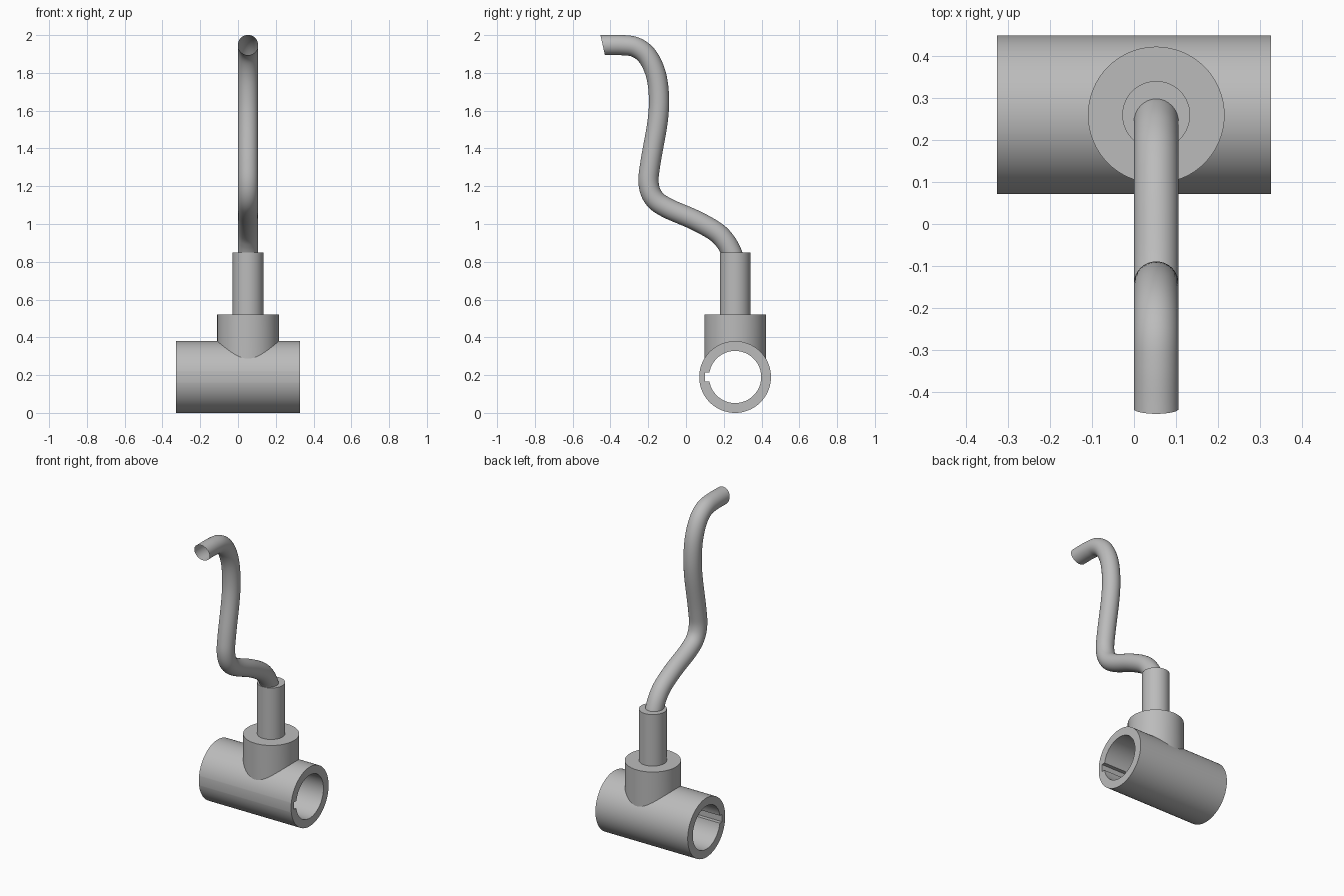
import bpy, bmesh, math
from mathutils import Vector

cube = bpy.data.objects.get("Cube")
if cube:
    bpy.data.objects.remove(cube, do_unlink=True)

grey = bpy.data.materials.new("plain grey")
grey.use_nodes = True
grey.diffuse_color = (0.5, 0.5, 0.5, 1)
grey.node_tree.nodes["Principled BSDF"].inputs["Base Color"].default_value = (0.5, 0.5, 0.5, 1)

HUB_Y, HUB_Z, HUB_R, BORE_R, HUB_HALF = 0.26, 0.19, 0.19, 0.138, 0.327
STEM_X = 0.053
SIDES = 64


def bridge(bm, a, b):
    """Join two closed rings of equal length with quads."""
    n = len(a)
    for i in range(n):
        bm.faces.new((a[i], a[(i + 1) % n], b[(i + 1) % n], b[i]))


def ring(bm, points):
    return [bm.verts.new(p) for p in points]


def finish(name, bm):
    bmesh.ops.recalc_face_normals(bm, faces=bm.faces)
    mesh = bpy.data.meshes.new(name)
    bm.to_mesh(mesh)
    bm.free()
    mesh.materials.append(grey)
    obj = bpy.data.objects.new(name, mesh)
    bpy.context.collection.objects.link(obj)
    bpy.ops.object.select_all(action='DESELECT')
    obj.select_set(True)
    bpy.context.view_layer.objects.active = obj
    bpy.ops.object.shade_smooth_by_angle(angle=math.radians(30))
    return obj


# Hub: thick sleeve along x with a keyway in the front of the bore
key_half, key_depth = 0.024, 0.16
gap = math.asin(key_half / BORE_R)
span = 2 * (math.pi - gap)
angles = [-math.pi + gap + span * i / SIDES for i in range(SIDES + 1)]
inner = [(BORE_R * math.cos(a), BORE_R * math.sin(a)) for a in angles]
inner += [(-key_depth, key_half), (-key_depth, -key_half)]
outer = []
for y, z in inner:
    a = math.atan2(z, y)
    outer.append((HUB_R * math.cos(a), HUB_R * math.sin(a)))

bm = bmesh.new()
rings = [ring(bm, [(x, HUB_Y + y, HUB_Z + z) for y, z in prof])
         for prof, x in ((outer, -HUB_HALF), (outer, HUB_HALF),
                         (inner, HUB_HALF), (inner, -HUB_HALF))]
for i in range(4):
    bridge(bm, rings[i], rings[(i + 1) % 4])
finish("hub_sleeve", bm)


# Boss and stem: upright cylinders, the boss foot follows the sleeve
def upright(name, radius, top, foot):
    bm = bmesh.new()
    circle = [(radius * math.cos(2 * math.pi * i / SIDES),
               radius * math.sin(2 * math.pi * i / SIDES)) for i in range(SIDES)]
    low = ring(bm, [(STEM_X + x, HUB_Y + y, foot(y)) for x, y in circle])
    high = ring(bm, [(STEM_X + x, HUB_Y + y, top) for x, y in circle])
    bridge(bm, low, high)
    bm.faces.new(high)
    finish(name, bm)


upright("boss", 0.163, 0.52, lambda y: HUB_Z + math.sqrt(0.175 ** 2 - y * y))
upright("stem", 0.081, 0.85, lambda y: 0.51)

# Bent handle: open tube swept along a smooth path in the yz plane
path = [(0.258, 0.8), (0.241, 0.85), (0.209, 0.907), (0.156, 0.96), (0.045, 1.022),
        (-0.1, 1.085), (-0.17, 1.137), (-0.198, 1.215), (-0.188, 1.325),
        (-0.151, 1.537), (-0.143, 1.669), (-0.159, 1.791), (-0.203, 1.886),
        (-0.265, 1.935), (-0.341, 1.947), (-0.441, 1.947)]
pts = [Vector((STEM_X, y, z)) for y, z in path]
pts = [2 * pts[0] - pts[1]] + pts + [2 * pts[-1] - pts[-2]]
STEPS, TUBE_R = 6, 0.0535

centres = []
for i in range(1, len(pts) - 2):
    a, b, c, d = pts[i - 1:i + 3]
    for s in range(STEPS):
        t = s / STEPS
        centres.append(0.5 * (2 * b + (c - a) * t + (2 * a - 5 * b + 4 * c - d) * t ** 2
                              + (3 * b - a - 3 * c + d) * t ** 3))
centres.append(pts[-2])

bm = bmesh.new()
previous = None
side = Vector((1, 0, 0))
for i, c in enumerate(centres):
    last = i == len(centres) - 1
    along = (centres[min(i + 1, len(centres) - 1)] - centres[max(i - 1, 0)]).normalized()
    up = side.cross(along)
    if last:  # slanted open end
        up = Vector((0, 0.22, -1))
    loop = ring(bm, [c + TUBE_R * (side * math.cos(2 * math.pi * k / 32)
                                   + up * math.sin(2 * math.pi * k / 32)) for k in range(32)])
    if previous:
        # match winding of the slanted end with the loop before it
        if (loop[8].co - previous[8].co).length > (loop[24].co - previous[8].co).length:
            loop = [loop[-k % 32] for k in range(32)]
        bridge(bm, previous, loop)
    previous = loop
finish("bent_handle", bm)
